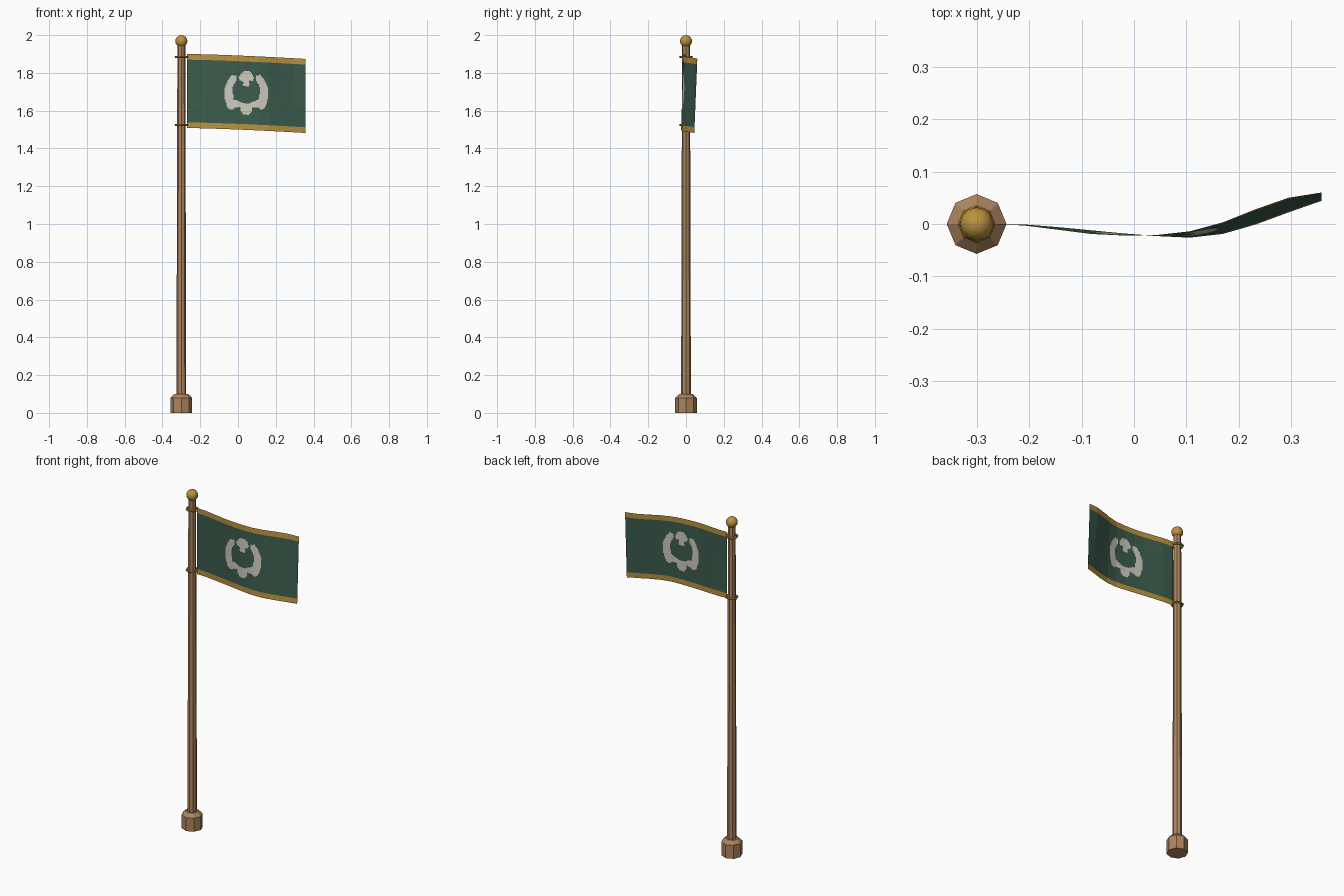
import bpy, bmesh, math

if "Cube" in bpy.data.objects:
    bpy.data.objects.remove(bpy.data.objects["Cube"])

def material(name, rgb):
    m = bpy.data.materials.new(name)
    m.diffuse_color = (*rgb, 1)
    m.use_nodes = True
    m.node_tree.nodes["Principled BSDF"].inputs["Base Color"].default_value = m.diffuse_color
    return m

wood = material("light wood", (0.42, 0.235, 0.115))
gold = material("gold", (0.50, 0.29, 0.05))
green = material("dark green", (0.045, 0.108, 0.075))
pale = material("pale grey", (0.62, 0.60, 0.52))
PX = -0.3  # pole axis

def finish(name, bm, mats):
    me = bpy.data.meshes.new(name)
    bm.to_mesh(me)
    bm.free()
    for m in mats:
        me.materials.append(m)
    ob = bpy.data.objects.new(name, me)
    bpy.context.collection.objects.link(ob)
    return ob

def lathe(name, profile, mat, n=8, closed=False):
    """Turn (radius, z) points round the pole axis."""
    bm = bmesh.new()
    rings = [[bm.verts.new((PX + r * math.cos(2 * math.pi * i / n),
                            r * math.sin(2 * math.pi * i / n), z)) for i in range(n)]
             for r, z in profile]
    pairs = list(zip(rings, rings[1:]))
    if closed:
        pairs.append((rings[-1], rings[0]))
    for a, b in pairs:
        for i in range(n):
            j = (i + 1) % n
            bm.faces.new((a[i], a[j], b[j], b[i]))
    if not closed:
        bm.faces.new(rings[0][::-1])
        bm.faces.new(rings[-1])
    bmesh.ops.recalc_face_normals(bm, faces=bm.faces)
    return finish(name, bm, [mat])

# Base and tapered pole
lathe("base", [(0.057, 0), (0.057, 0.08), (0.036, 0.1)], wood)
lathe("pole", [(0.026, 0.09), (0.021, 1.945)], wood)

# Rings that hold the cloth
for name, z in (("upper_ring", 1.885), ("lower_ring", 1.525)):
    tube = [(0.030 + 0.006 * math.cos(a), z + 0.006 * math.sin(a))
            for a in (k * math.pi / 3 for k in range(6))]
    lathe(name, tube, gold, closed=True)

# Ball on top
bm = bmesh.new()
bmesh.ops.create_uvsphere(bm, u_segments=12, v_segments=8, radius=0.032)
bmesh.ops.translate(bm, verts=bm.verts, vec=(PX, 0, 1.968))
for f in bm.faces:
    f.smooth = True
finish("finial_ball", bm, [gold])

# Waving cloth: sideways offsets of the top and bottom edges
TOP = [0, -.003, -.011, -.019, -.022, -.021, -.014, .003, .028, .050, .060]
BOT = [0, -.001, -.006, -.012, -.018, -.023, -.026, -.019, -.001, .022, .044]
X0, X1 = -0.27, 0.357
COLS, ROWS = 120, 78

def along(table, u):
    t = u * (len(table) - 1)
    i = min(int(t), len(table) - 2)
    return table[i] + (table[i + 1] - table[i]) * (t - i)

# Half outlines of the painted emblem: (distance from middle, height)
EMBLEM = [
    [(-.01, 1.813), (.015, 1.811), (.028, 1.798), (.042, 1.775), (.035, 1.76),
     (.012, 1.755), (.02, 1.738), (.012, 1.73), (-.01, 1.73)],
    [(.05, 1.785), (.075, 1.79), (.095, 1.765), (.115, 1.72), (.115, 1.67),
     (.10, 1.615), (.075, 1.605), (.06, 1.618), (.032, 1.618), (.03, 1.595),
     (.015, 1.577), (-.01, 1.577), (-.01, 1.638), (.015, 1.638), (.045, 1.652),
     (.068, 1.66), (.072, 1.70), (.07, 1.735), (.055, 1.755)],
]

def inside(poly, x, y):
    hit = False
    for (ax, ay), (bx, by) in zip(poly, poly[1:] + poly[:1]):
        if (ay > y) != (by > y) and x < ax + (bx - ax) * (y - ay) / (by - ay):
            hit = not hit
    return hit

bm = bmesh.new()
grid = []
for i in range(COLS + 1):
    u = i / COLS
    drop = 0.026 * u ** 1.4
    col = []
    for j in range(ROWS + 1):
        v = j / ROWS
        y = along(BOT, u) * (1 - v) + along(TOP, u) * v
        col.append(bm.verts.new((X0 + (X1 - X0) * u, y, 1.508 + 0.392 * v - drop)))
    grid.append(col)
for i in range(COLS):
    for j in range(ROWS):
        f = bm.faces.new((grid[i][j], grid[i + 1][j], grid[i + 1][j + 1], grid[i][j + 1]))
        f.smooth = True
        c = f.calc_center_median()
        d = abs(c.x - (X0 + X1) / 2)
        if j < 6 or j >= ROWS - 6:      # gold borders
            f.material_index = 1
        elif any(inside(p, d, c.z) for p in EMBLEM):
            f.material_index = 2
finish("flag_cloth", bm, [green, gold, pale])
